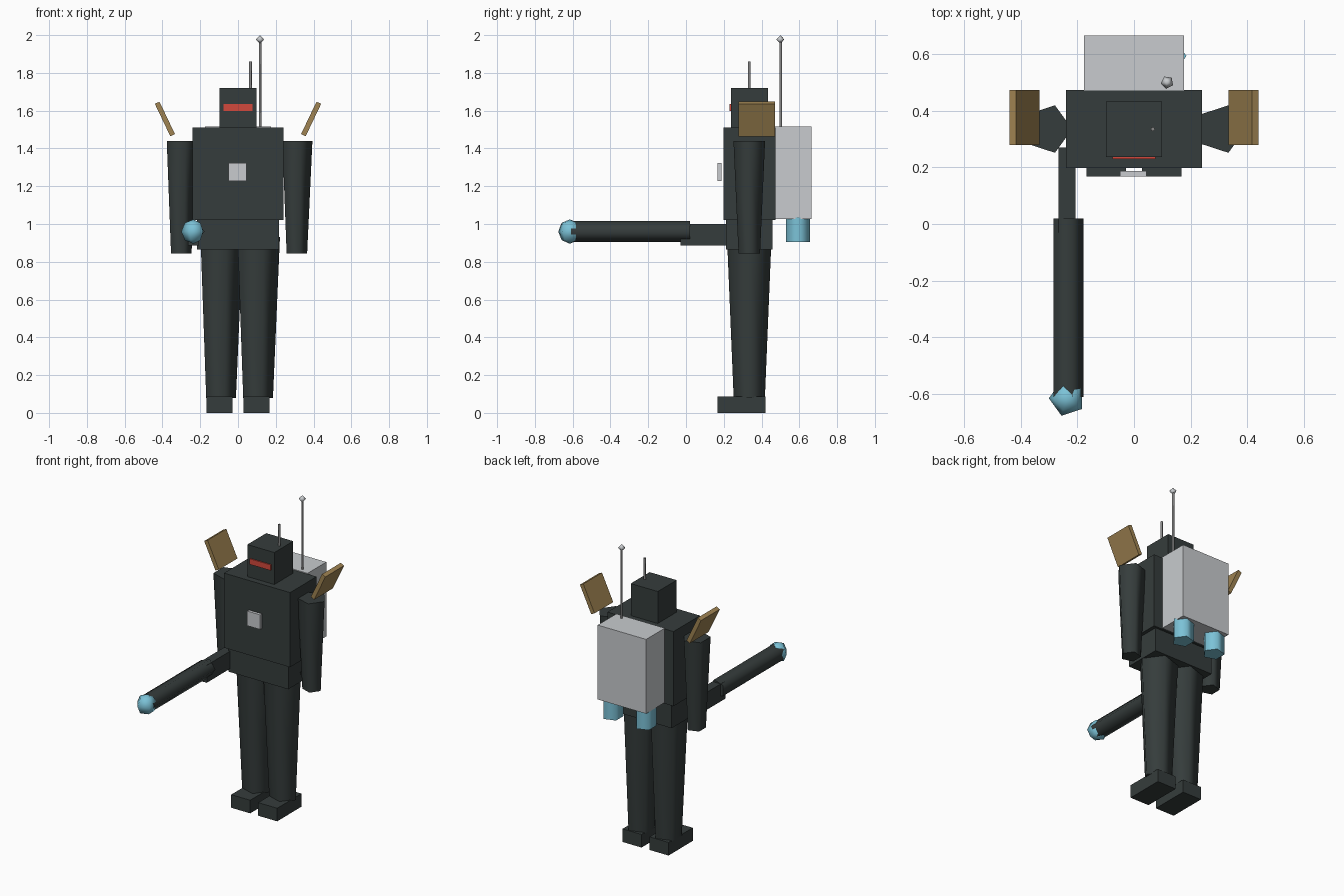
import bpy, bmesh
from math import radians
from mathutils import Matrix, Vector

if "Cube" in bpy.data.objects:
    bpy.data.objects.remove(bpy.data.objects["Cube"])


def material(name, rgb):
    m = bpy.data.materials.new(name)
    m.use_nodes = True
    m.diffuse_color = (*rgb, 1)
    m.node_tree.nodes["Principled BSDF"].inputs["Base Color"].default_value = (*rgb, 1)
    return m


DARK = material("dark slate", (0.036, 0.046, 0.045))
PALE = material("pale grey", (0.58, 0.6, 0.62))
METAL = material("metal grey", (0.25, 0.25, 0.25))
RED = material("visor red", (0.65, 0.065, 0.045))
BROWN = material("bronze", (0.35, 0.23, 0.085))
BLUE = material("sky blue", (0.2, 0.54, 0.68))

MID_Y = 0.335   # body centre line
SIDES = 5       # all round parts are five-sided


def finish(name, bm, mat, smooth=False):
    mesh = bpy.data.meshes.new(name)
    bm.to_mesh(mesh)
    bm.free()
    mesh.materials.append(mat)
    ob = bpy.data.objects.new(name, mesh)
    bpy.context.collection.objects.link(ob)
    if smooth:
        bpy.ops.object.select_all(action='DESELECT')
        ob.select_set(True)
        bpy.context.view_layer.objects.active = ob
        bpy.ops.object.shade_smooth_by_angle(angle=radians(80))
    return ob


def box(name, mat, center, size, tilt=0):
    bm = bmesh.new()
    place = (Matrix.Translation(center) @ Matrix.Rotation(radians(tilt), 4, 'Y')
             @ Matrix.Diagonal((*size, 1)))
    bmesh.ops.create_cube(bm, size=1, matrix=place)
    return finish(name, bm, mat)


def rod(name, mat, start, end, r_start, r_end):
    """Tapered five-sided cylinder with one corner towards +x."""
    a, b = Vector(start), Vector(end)
    axis = b - a
    z = axis.normalized()
    x = Vector((1, 0, 0))
    turn = Matrix((x, z.cross(x), z)).transposed().to_4x4()
    bm = bmesh.new()
    bmesh.ops.create_cone(bm, cap_ends=True, segments=SIDES, radius1=r_start,
                          radius2=r_end, depth=axis.length)
    # put the first corner exactly on +x
    v = bm.verts[:][0].co
    spin = Matrix.Rotation(-Vector((1, 0)).angle_signed(v.xy) * -1, 4, 'Z')
    bmesh.ops.transform(bm, matrix=Matrix.Translation((a + b) / 2) @ turn @ spin,
                        verts=bm.verts)
    return finish(name, bm, mat, True)


def ball(name, mat, center, radius, rings, spin):
    bm = bmesh.new()
    bmesh.ops.create_uvsphere(bm, u_segments=SIDES, v_segments=rings, radius=radius,
                              matrix=Matrix.Translation(center)
                              @ Matrix.Rotation(radians(spin), 4, 'Z'))
    return finish(name, bm, mat, True)


# Body and head
box("torso", DARK, (0, MID_Y, 1.265), (0.48, 0.275, 0.49))
box("hips", DARK, (0, MID_Y, 0.942), (0.435, 0.248, 0.156))
box("head", DARK, (0, MID_Y, 1.615), (0.196, 0.196, 0.21))
box("visor", RED, (0, 0.236, 1.617), (0.152, 0.012, 0.037))
box("chest_plate", PALE, (-0.003, 0.177, 1.275), (0.094, 0.02, 0.096))

# Limbs and shoulder flaps
for side, s in (("left", 1), ("right", -1)):
    rod(side + "_leg", DARK, (s * 0.098, MID_Y, 0.08), (s * 0.098, MID_Y, 0.93), 0.087, 0.124)
    box(side + "_foot", DARK, (s * 0.098, 0.294, 0.043), (0.138, 0.252, 0.086))
    rod(side + "_arm", DARK, (s * 0.306, MID_Y, 0.845), (s * 0.306, MID_Y, 1.44), 0.06, 0.088)
    box(side + "_shoulder_flap", BROWN, (s * 0.387, 0.375, 1.556), (0.027, 0.194, 0.19), s * 25.5)
    rod(side + "_thruster", BLUE, (s * 0.119, 0.593, 0.905), (s * 0.119, 0.593, 1.035), 0.066, 0.066)

# Backpack and antennas
box("backpack", PALE, (0, 0.568, 1.271), (0.352, 0.194, 0.488))
rod("backpack_antenna", METAL, (0.117, 0.502, 1.5), (0.117, 0.502, 1.97), 0.007, 0.007)
ball("antenna_tip", PALE, (0.117, 0.5, 1.977), 0.023, 2, 28)
rod("head_antenna", METAL, (0.066, MID_Y, 1.7), (0.066, MID_Y, 1.86), 0.008, 0.008)

# Gun held in the right hand
box("gun_body", DARK, (-0.236, 0.12, 0.943), (0.06, 0.3, 0.115))
rod("gun_barrel", DARK, (-0.236, 0.02, 0.96), (-0.236, -0.61, 0.96), 0.0585, 0.0585)
ball("gun_tip", BLUE, (-0.236, -0.615, 0.96), 0.0645, 4, 90)
